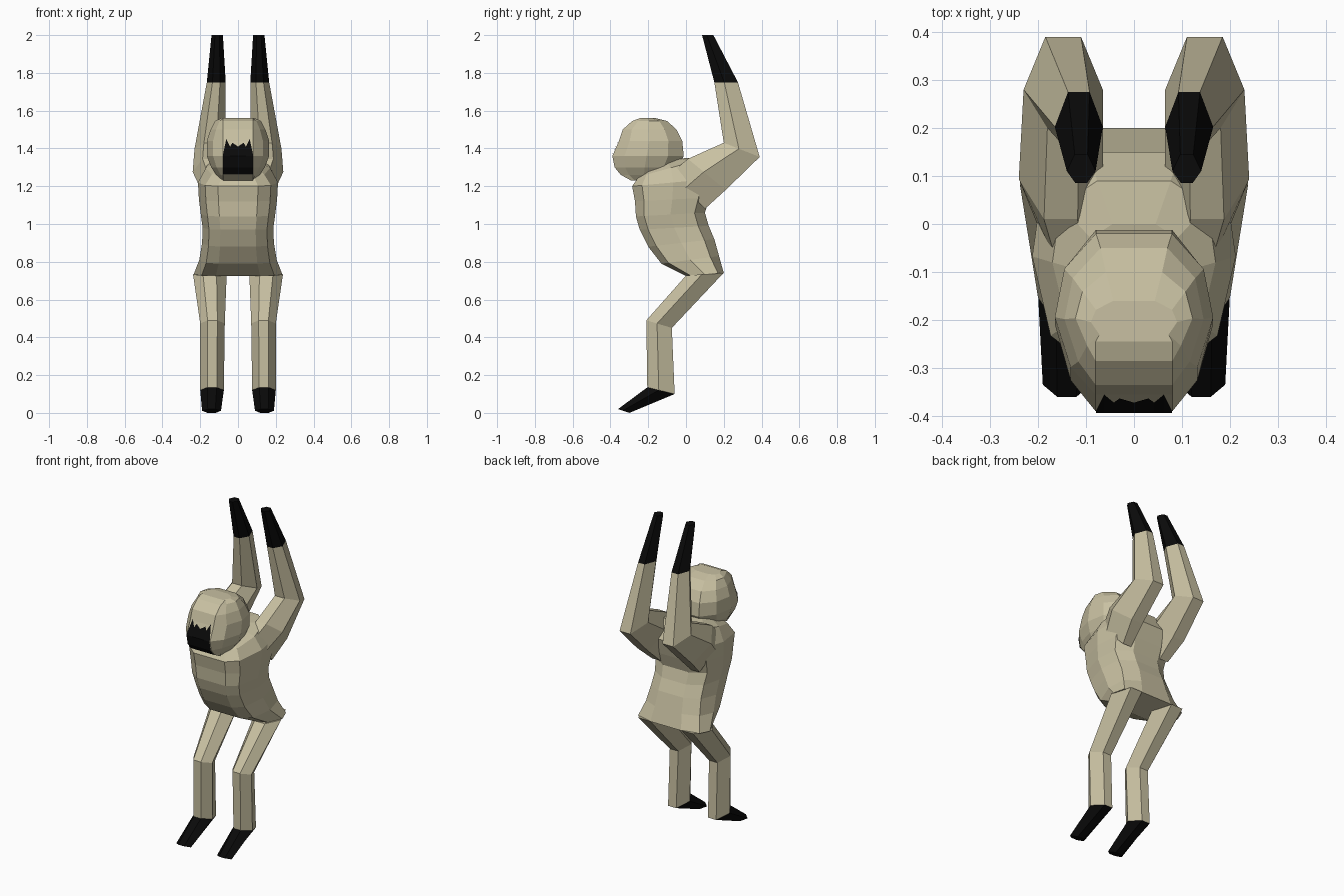
import bpy, bmesh

if "Cube" in bpy.data.objects:
    bpy.data.objects.remove(bpy.data.objects["Cube"])


def material(name, rgb):
    m = bpy.data.materials.new(name)
    m.diffuse_color = (*rgb, 1)
    m.use_nodes = True
    m.node_tree.nodes["Principled BSDF"].inputs["Base Color"].default_value = m.diffuse_color
    return m


FUR = material("pale fur", (0.58, 0.53, 0.36))
BLACK = material("black skin", (0.003, 0.003, 0.003))

# Cross-sections: (x as a fraction of the half width, position from front 0 to back 1)
LIMB = [(-.4, 0), (.4, 0), (1, .42), (.45, 1), (-.45, 1), (-1, .42)]
BODY = [(-.5, 0), (.5, 0), (.82, .12), (1, .5), (.9, .85), (.45, 1),
        (-.45, 1), (-.9, .85), (-1, .5), (-.82, .12)]
SKULL = [(-.5, 0), (.5, 0), (.8, .17), (1, .48), (.88, .78), (.48, 1),
         (-.48, 1), (-.88, .78), (-1, .48), (-.8, .17)]


def add_object(name, bm, mats):
    bmesh.ops.recalc_face_normals(bm, faces=bm.faces)
    me = bpy.data.meshes.new(name)
    bm.to_mesh(me)
    bm.free()
    for m in mats:
        me.materials.append(m)
    ob = bpy.data.objects.new(name, me)
    bpy.context.collection.objects.link(ob)
    return ob


def loft(name, section, rings, black_from=None, side=1, flat=None):
    """Ring = (front y, front z, back y, back z, x min, x max)."""
    bm = bmesh.new()
    loops = []
    for yf, zf, yb, zb, x0, x1 in rings:
        c, h = (x0 + x1) / 2, (x1 - x0) / 2
        loop = []
        for u, t in section:
            x = c + u * h
            if flat and t == 0:
                x = flat if u > 0 else -flat
            loop.append(bm.verts.new((side * x, yf + (yb - yf) * t, zf + (zb - zf) * t)))
        loops.append(loop)
    n = len(section)
    bm.faces.new(loops[0])
    for k in range(len(loops) - 1):
        a, b = loops[k], loops[k + 1]
        for i in range(n):
            j = (i + 1) % n
            f = bm.faces.new((a[i], a[j], b[j], b[i]))
            f.material_index = int(black_from is not None and k >= black_from)
    cap = bm.faces.new(loops[-1])
    cap.material_index = int(black_from is not None)
    return add_object(name, bm, [FUR, BLACK])


def sym(rows):
    return [(a, b, c, d, -w, w) for a, b, c, d, w in rows]


# Torso from the hips to the neck
loft("torso", BODY, sym([
    (0.00, 0.725, 0.20, 0.74, .235),
    (-.13, 0.79, 0.175, 0.83, .205),
    (-.20, 0.88, 0.15, 0.92, .19),
    (-.245, 0.97, 0.12, 0.99, .187),
    (-.265, 1.04, 0.10, 1.06, .197),
    (-.27, 1.12, 0.125, 1.14, .207),
    (-.285, 1.20, 0.15, 1.24, .212),
    (-.25, 1.25, 0.09, 1.345, .17),
    (-.20, 1.31, 0.00, 1.35, .10),
]))

# Head, stacked from chin to crown
HEAD = [
    (1.23, -.29, -.18, .09),
    (1.26, -.345, -.09, .115),
    (1.30, -.378, -.045, .142),
    (1.36, -.39, -.012, .165),
    (1.44, -.355, -.02, .165),
    (1.50, -.335, -.05, .145),
    (1.545, -.285, -.10, .122),
    (1.56, -.245, -.16, .09),
]
loft("head", SKULL, sym([(f, z, b, z, w) for z, f, b, w in HEAD]), flat=.08)


def head_front(z):
    for (z0, f0, _, _), (z1, f1, _, _) in zip(HEAD, HEAD[1:]):
        if z0 <= z <= z1:
            return f0 + (f1 - f0) * (z - z0) / (z1 - z0)


# Face patch with a jagged upper edge, lying on the front of the head
bm = bmesh.new()
half = [(0, 1.41), (.03, 1.43), (.042, 1.41), (.062, 1.45), (.079, 1.37)]
columns = []
for x, top in [(-x, t) for x, t in half[:0:-1]] + half:
    columns.append([bm.verts.new((x, head_front(z) - .004, z))
                    for z in (1.262, 1.30, 1.36, top)])
for a, b in zip(columns, columns[1:]):
    for k in range(3):
        bm.faces.new((a[k], b[k], b[k + 1], a[k + 1]))
add_object("face_patch", bm, [BLACK])

# Limbs, built once for each side
for side, label in ((1, "right"), (-1, "left")):
    loft(label + "_arm", LIMB, [
        (-.08, 1.27, 0.10, 1.08, .07, .20),
        (0.01, 1.345, 0.21, 1.18, .065, .24),
        (0.20, 1.43, 0.39, 1.355, .065, .23),
        (0.15, 1.75, 0.275, 1.75, .065, .165),
        (0.085, 2.00, 0.145, 2.00, .08, .14),
    ], black_from=3, side=side)
    loft(label + "_leg", LIMB, [
        (0.00, 0.727, 0.20, 0.742, .06, .238),
        (-.21, 0.49, -.075, 0.45, .07, .20),
        (-.205, 0.135, -.06, 0.10, .075, .20),
        (-.36, 0.02, -.30, 0.00, .09, .19),
    ], black_from=2, side=side)
